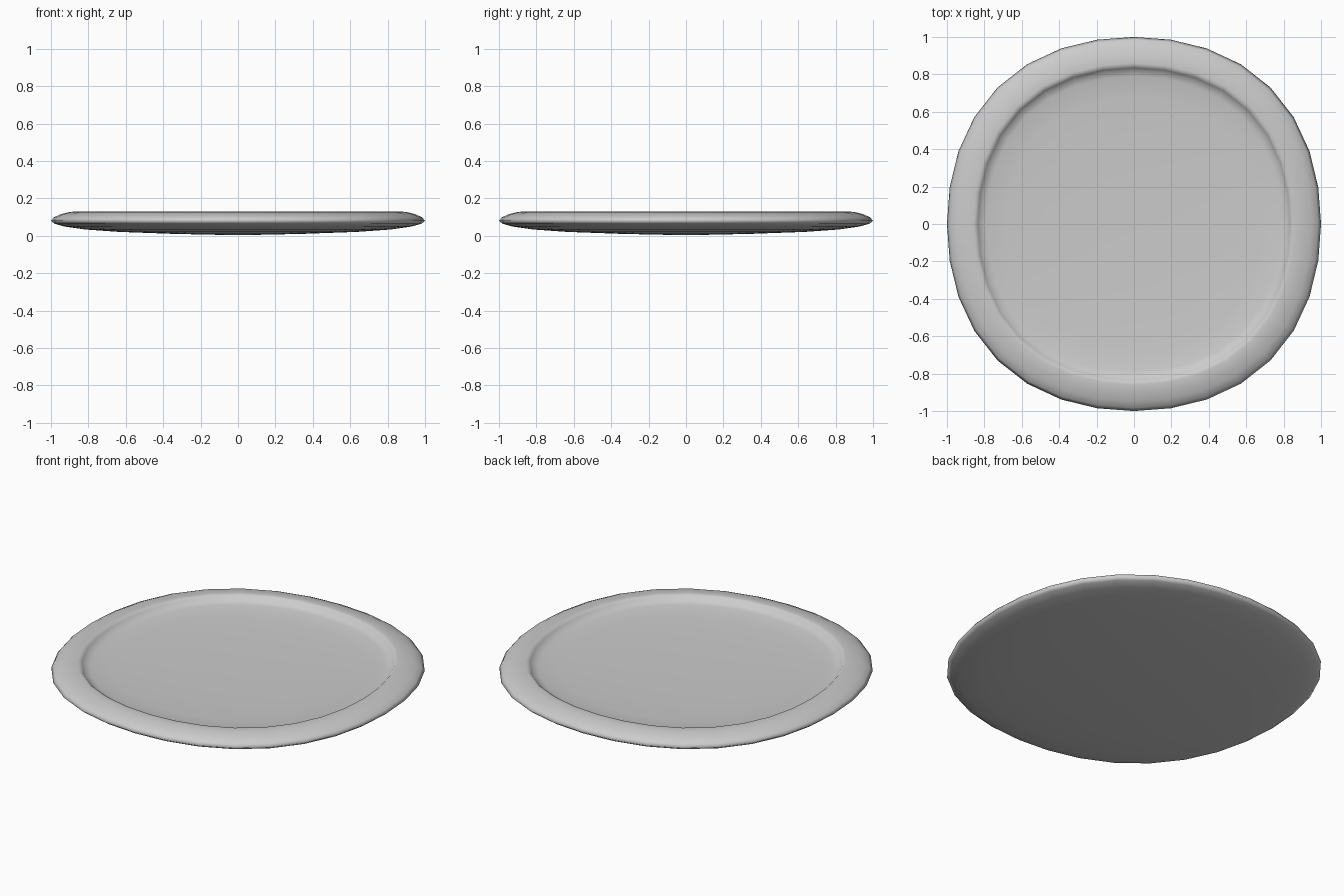
import bpy, bmesh, math

if "Cube" in bpy.data.objects:
    bpy.data.objects.remove(bpy.data.objects["Cube"])

SIDES = 32
# Closed profile (radius, z): underside centre -> rim -> recessed floor centre
PROFILE = [(0.0, 0.003), (0.34, 0.010), (0.64, 0.021), (0.82, 0.034), (0.93, 0.050),
           (0.98, 0.064), (1.0, 0.080), (0.985, 0.098), (0.95, 0.115), (0.90, 0.127),
           (0.86, 0.131), (0.845, 0.129), (0.835, 0.119), (0.82, 0.104), (0.79, 0.096),
           (0.68, 0.088), (0.48, 0.081), (0.24, 0.077), (0.0, 0.076)]


def ring_point(r, i):
    # outline is slightly squarer than a true circle
    a = 2 * math.pi * i / SIDES
    s = r * (1 + 0.032 * math.sin(2 * a) ** 2)
    return s * math.cos(a), s * math.sin(a)


bm = bmesh.new()
rings = []
for r, z in PROFILE:
    if r == 0:
        rings.append([bm.verts.new((0, 0, z))] * SIDES)
    else:
        rings.append([bm.verts.new((*ring_point(r, i), z)) for i in range(SIDES)])

# Skin the rings, triangles at the two centres
for a, b in zip(rings, rings[1:]):
    for i in range(SIDES):
        j = (i + 1) % SIDES
        bm.faces.new(list(dict.fromkeys((a[i], b[i], b[j], a[j]))))
bmesh.ops.recalc_face_normals(bm, faces=bm.faces)
for f in bm.faces:
    f.smooth = True

mesh = bpy.data.meshes.new("plate")
bm.to_mesh(mesh)
bm.free()
plate = bpy.data.objects.new("plate", mesh)
bpy.context.collection.objects.link(plate)
